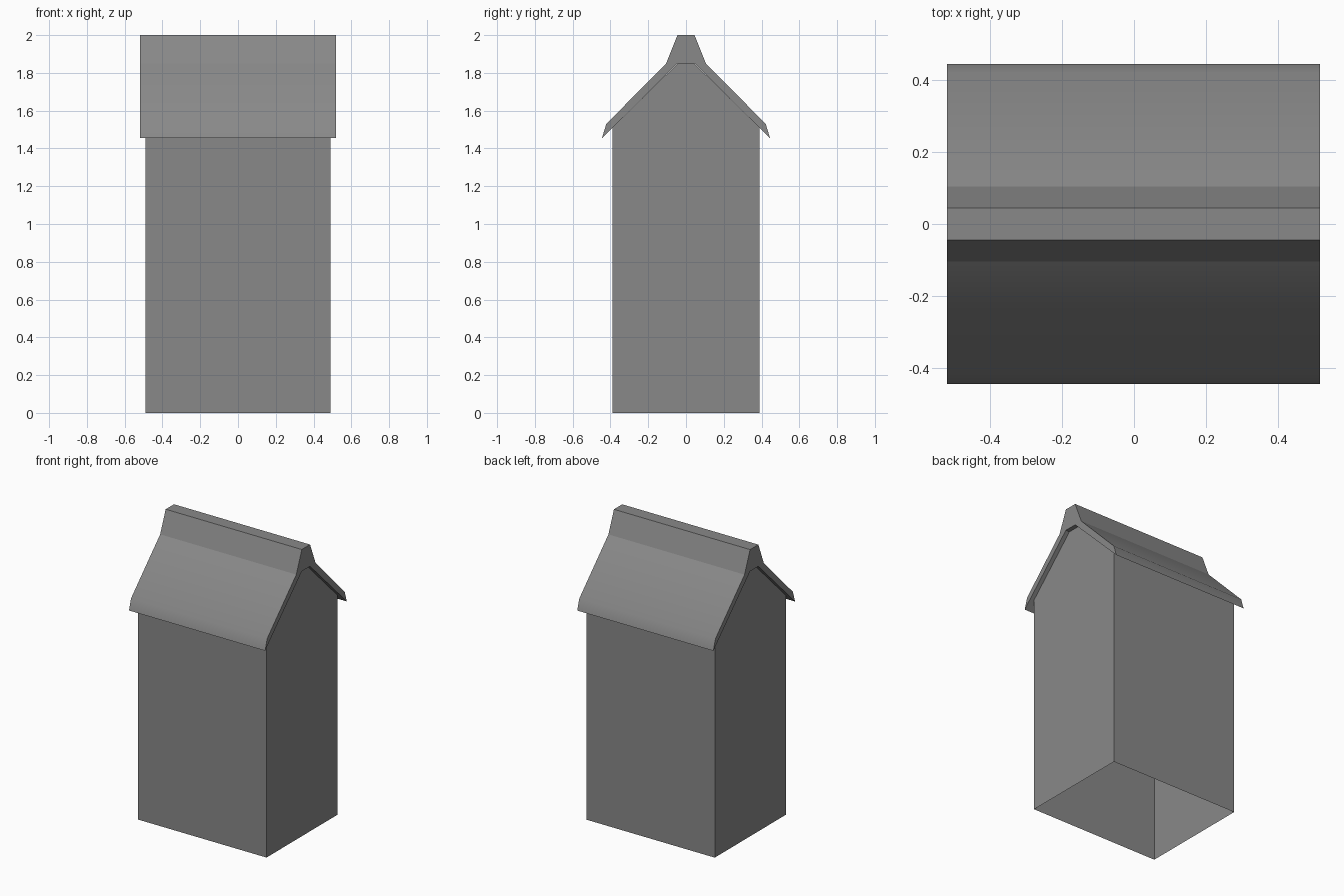
import bpy
import bmesh

cube = bpy.data.objects.get("Cube")
if cube:
    bpy.data.objects.remove(cube, do_unlink=True)

# One plain grey for the whole building
grey = bpy.data.materials.new("plain_grey")
grey.use_nodes = True
colour = (0.25, 0.25, 0.25, 1)
grey.diffuse_color = colour
grey.node_tree.nodes["Principled BSDF"].inputs["Base Color"].default_value = colour


def mirrored(half):
    """Close a right-hand (y, z) outline with its mirror image."""
    return half + [(-y, z) for y, z in reversed(half)]


def extrude_profile(name, profile, x0, x1, skip=(), soft_breaks=()):
    """Sweep a (y, z) outline along x; skip open sides, soften chosen breaks."""
    bm = bmesh.new()
    ends = [[bm.verts.new((x, y, z)) for y, z in profile] for x in (x0, x1)]
    count = len(profile)
    for ring in ends:
        bm.faces.new(ring)
    for i in range(count):
        if i not in skip:
            j = (i + 1) % count
            bm.faces.new((ends[0][i], ends[0][j], ends[1][j], ends[1][i]))
    bmesh.ops.recalc_face_normals(bm, faces=bm.faces)
    for face in bm.faces:
        face.smooth = bool(soft_breaks)
    soft = {ends[0][i] for i in soft_breaks} | {ends[1][i] for i in soft_breaks}
    for edge in bm.edges:
        along = abs(edge.verts[0].co.x - edge.verts[1].co.x) > 0.1
        edge.smooth = along and all(v in soft for v in edge.verts)
    mesh = bpy.data.meshes.new(name)
    bm.to_mesh(mesh)
    bm.free()
    mesh.materials.append(grey)
    obj = bpy.data.objects.new(name, mesh)
    bpy.context.collection.objects.link(obj)
    return obj


# Gabled walls, open at the bottom and under the roof
wall_half = [(0.388, 0), (0.388, 1.51), (0.045, 1.849)]
extrude_profile("walls", mirrored(wall_half), -0.491, 0.489, skip=(1, 2, 3, 5))

# Roof with flared eaves and a raised flat ridge
eave, kink, shoulder, ridge = (0.445, 1.455), (0.422, 1.53), (0.105, 1.85), (0.045, 2.0)
roof_half = [(0.045, 1.85), eave, kink, shoulder, ridge]
roof_profile = mirrored(roof_half)
extrude_profile("roof", roof_profile, -0.52, 0.518,
                soft_breaks=(2, len(roof_profile) - 3))
